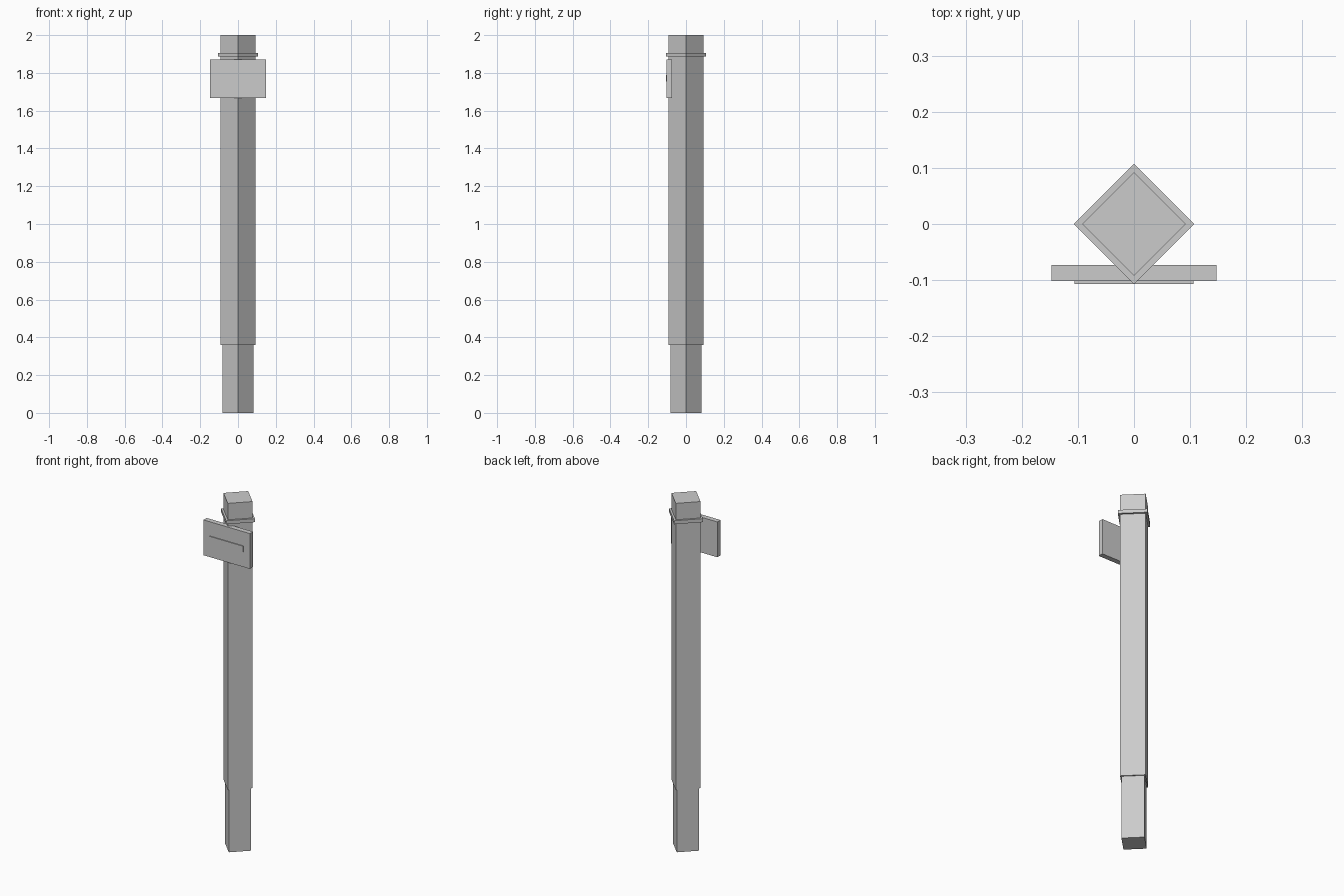
import bpy
import math

if "Cube" in bpy.data.objects:
    bpy.data.objects.remove(bpy.data.objects["Cube"])

grey = bpy.data.materials.new("light_grey")
grey.diffuse_color = (0.6, 0.6, 0.6, 1)
grey.use_nodes = True
grey.node_tree.nodes["Principled BSDF"].inputs["Base Color"].default_value = grey.diffuse_color


def box(name, size, centre, turn=0.0):
    """Add a box of the given full size, optionally turned about z."""
    bpy.ops.mesh.primitive_cube_add(size=1, location=centre, rotation=(0, 0, turn))
    ob = bpy.context.object
    ob.name = name
    ob.scale = size
    ob.data.materials.append(grey)
    return ob


def diamond(name, half_diagonal, z0, z1):
    """Square column with its corners on the x and y axes."""
    side = half_diagonal * math.sqrt(2)
    return box(name, (side, side, z1 - z0), (0, 0, (z0 + z1) / 2), math.pi / 4)


# Square post: narrow foot, main shaft and a thin collar near the top
diamond("post_foot", 0.083, 0.0, 0.36)
diamond("post_shaft", 0.092, 0.36, 2.0)
diamond("post_collar", 0.107, 1.886, 1.906)

# Sign board set across the front corner, with a raised bar
box("sign_board", (0.294, 0.029, 0.202), (0, -0.0875, 1.769))
box("sign_bar", (0.212, 0.006, 0.034), (0, -0.104, 1.772))
